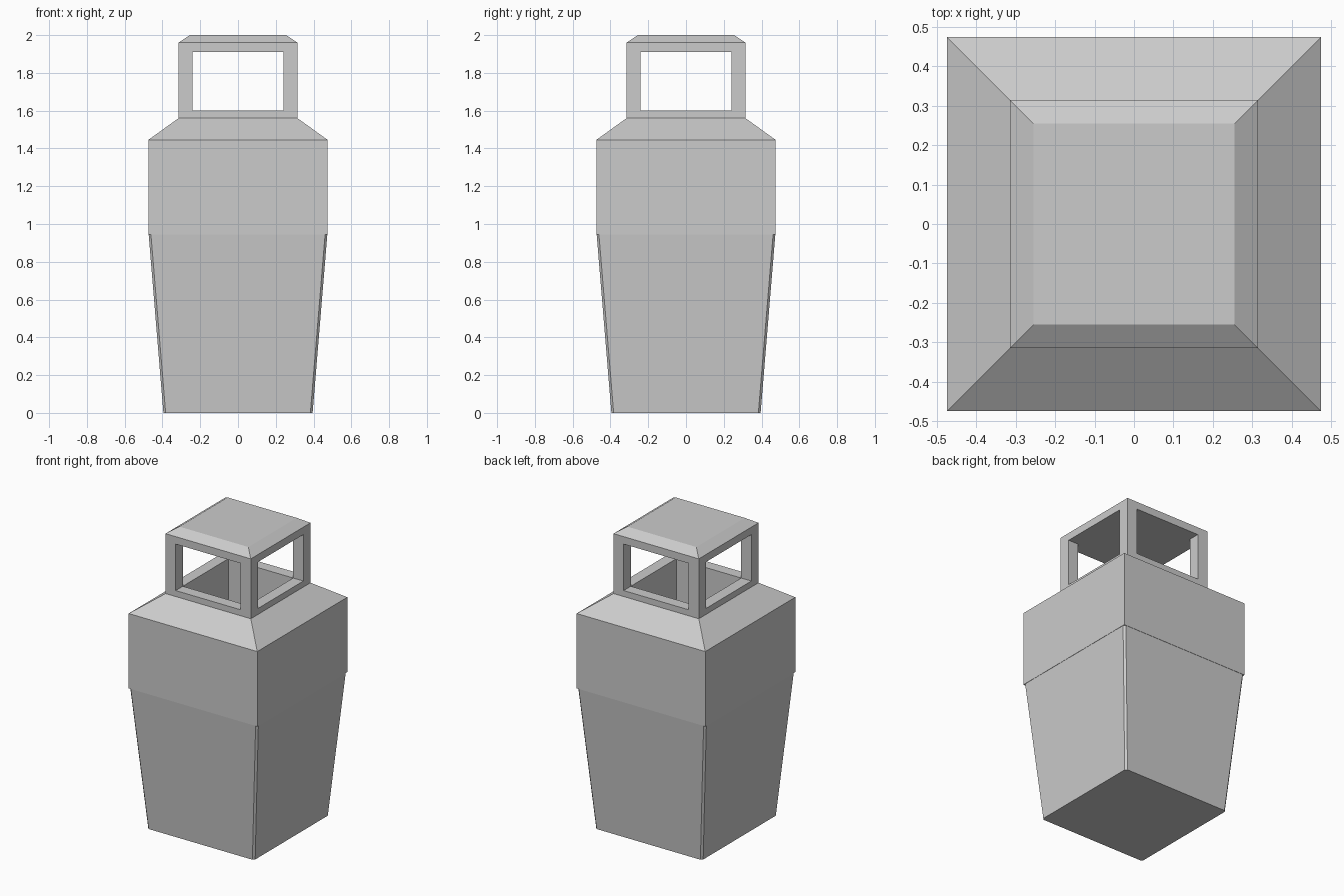
import bpy, bmesh

if "Cube" in bpy.data.objects:
    bpy.data.objects.remove(bpy.data.objects["Cube"])


def ring_points(half, z, chamfer):
    """Counter-clockwise square ring, optionally with clipped corners."""
    pts = []
    for sx, sy in ((1, -1), (1, 1), (-1, 1), (-1, -1)):
        if chamfer == 0:
            pts.append((sx * half, sy * half, z))
        else:
            a = (sx * half, sy * (half - chamfer), z)
            b = (sx * (half - chamfer), sy * half, z)
            pts += [b, a] if sx * sy < 0 else [a, b]
    return pts


def loft(name, profile, chamfer=0, cap_start=False, cap_end=False):
    """Skin square rings given as (half width, height)."""
    bm = bmesh.new()
    rings = [[bm.verts.new(p) for p in ring_points(h, z, chamfer)]
             for h, z in profile]
    n = len(rings[0])
    for lo, hi in zip(rings, rings[1:]):
        for i in range(n):
            j = (i + 1) % n
            bm.faces.new((lo[i], lo[j], hi[j], hi[i]))
    if cap_start:
        bm.faces.new(rings[0][::-1])
    if cap_end:
        bm.faces.new(rings[-1])
    mesh = bpy.data.meshes.new(name)
    bm.to_mesh(mesh)
    bm.free()
    obj = bpy.data.objects.new(name, mesh)
    bpy.context.collection.objects.link(obj)
    return obj


# Tapered lower bin with narrow clipped corners
loft("lower_body", [(0.395, 0), (0.473, 0.945)], chamfer=0.012, cap_start=True)

# Straight upper bin, sloped shoulder, sill and the hollow inside
loft("upper_body", [(0.44, 0.945), (0.475, 0.945), (0.475, 1.445),
                    (0.315, 1.56), (0.315, 1.60), (0.24, 1.60), (0.24, 0.10)],
     cap_end=True)

# Four corner posts between the openings
for side, sx in (("left", -1), ("right", 1)):
    for end, sy in (("front", -1), ("back", 1)):
        post = loft(f"{end}_{side}_post", [(0.0375, 1.60), (0.0375, 1.91)])
        post.location = (sx * 0.2775, sy * 0.2775, 0)

# Lid with bevelled top edge
loft("lid", [(0.315, 1.91), (0.315, 1.96), (0.255, 2.0)],
     cap_start=True, cap_end=True)
